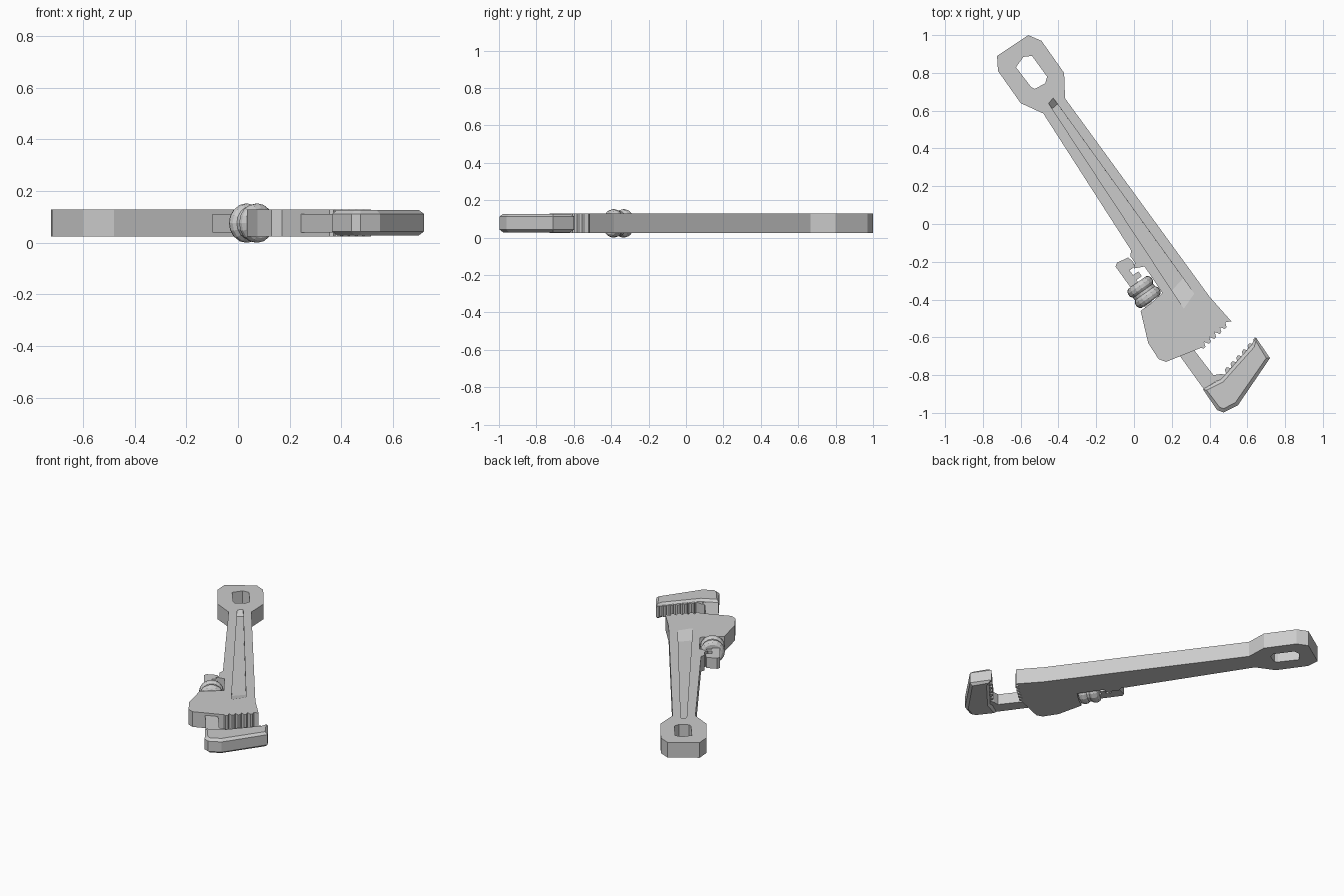
import bpy, bmesh
from math import cos, sin, tau
from mathutils import Vector

if "Cube" in bpy.data.objects:
    bpy.data.objects.remove(bpy.data.objects["Cube"])


def make(name, bm):
    bmesh.ops.recalc_face_normals(bm, faces=bm.faces)
    mesh = bpy.data.meshes.new(name)
    bm.to_mesh(mesh)
    bm.free()
    ob = bpy.data.objects.new(name, mesh)
    bpy.context.collection.objects.link(ob)
    return ob


def loft(name, rings, chamfer=None):
    """Join equal-length rings of 3D points and cap both ends."""
    bm = bmesh.new()
    vs = [[bm.verts.new(p) for p in r] for r in rings]
    n = len(vs[0])
    caps = [bm.faces.new(vs[0][::-1]), bm.faces.new(vs[-1])]
    for a, b in zip(vs, vs[1:]):
        for i in range(n):
            j = (i + 1) % n
            bm.faces.new((a[i], a[j], b[j], b[i]))
    if chamfer:
        bm.normal_update()
        bmesh.ops.inset_individual(bm, faces=caps, thickness=chamfer[0], depth=chamfer[1])
    return make(name, bm)


def prism(name, pts, z0, z1, chamfer=None):
    return loft(name, [[(x, y, z) for x, y in pts] for z in (z0, z1)], chamfer)


def teeth(a, b, n, depth, pattern):
    """Toothed edge from a to b; pattern lists (position in tooth, indent)."""
    a, b = Vector(a), Vector(b)
    d = b - a
    inward = Vector((-d.y, d.x)).normalized() * depth
    return [tuple(a + d * ((i + t) / n) + inward * k) for i in range(n) for t, k in pattern]


def cut(ob, cutter):
    m = ob.modifiers.new("cut", 'BOOLEAN')
    m.operation = 'DIFFERENCE'
    m.solver = 'EXACT'
    m.object = cutter
    bpy.context.view_layer.objects.active = ob
    bpy.ops.object.modifier_apply(modifier=m.name)
    bpy.data.objects.remove(cutter)


SAW = [(0, 0), (0.35, 0.1), (0.65, 1)]
SQUARE = [(0, 0), (0.5, 0), (0.5, 1), (1, 1)]

# handle with fixed jaw
outline = [(0.13, -0.715), (0.17, -0.73), (0.355, -0.655)]
outline += teeth((0.37, -0.66), (0.51, -0.53), 5, 0.025, SAW)
outline += [(0.515, -0.515), (0.40, -0.385), (-0.365, 0.665), (-0.37, 0.80), (-0.49, 0.97),
            (-0.56, 1.0), (-0.725, 0.89), (-0.72, 0.81), (-0.60, 0.64), (-0.48, 0.585),
            (-0.015, -0.14), (-0.02, -0.17), (0.005, -0.205), (0.0, -0.235), (0.055, -0.225),
            (0.09, -0.275), (0.15, -0.365), (0.09, -0.42), (0.035, -0.46), (0.075, -0.63)]
body = prism("handle", outline, 0.025, 0.128)

# hanging hole
cut(body, prism("hole_cutter", [(-0.585, 0.885), (-0.625, 0.83), (-0.545, 0.725), (-0.525, 0.715),
                                (-0.47, 0.745), (-0.46, 0.78), (-0.54, 0.89)], 0, 0.2))

# tapered groove with sloping ends
floor = [(-0.44, 0.605), (0.20, -0.353), (0.26, -0.287), (-0.405, 0.635)]
rim = [(-0.453, 0.64), (0.265, -0.45), (0.32, -0.37), (-0.428, 0.667)]
cut(body, loft("groove_cutter", [[(x, y, 0.098) for x, y in floor],
                                 [(x, y, 0.1285) for x, y in rim]]))

# sliding shank of the hook jaw, with rack notches
shank = [(-0.098, -0.225), (0.37, -0.875), (0.46, -0.815), (0.455, -0.795), (0.42, -0.80),
         (0.32, -0.67)]
shank += teeth((0.15, -0.43), (0.005, -0.225), 4, 0.035, SQUARE)
shank += [(0.005, -0.225), (-0.006, -0.20), (-0.03, -0.177), (-0.09, -0.205)]
prism("hook_shank", shank, 0.04, 0.112)

# hook jaw head
prism("hook_jaw", [(0.365, -0.875), (0.44, -0.985), (0.475, -0.998), (0.55, -0.96), (0.72, -0.71),
                   (0.645, -0.6), (0.62, -0.64), (0.46, -0.82)], 0.043, 0.112, (0.02, 0.015))
prism("hook_teeth", teeth((0.64, -0.6), (0.46, -0.79), 6, 0.025, SAW)
      + [(0.455, -0.795), (0.43, -0.83), (0.50, -0.82), (0.66, -0.64)], 0.04, 0.114)

# adjusting nut around the shank
axis = Vector((0.578, -0.816, 0)).normalized()
side, up, centre = Vector((-axis.y, axis.x, 0)), Vector((0, 0, 1)), Vector((0.053, -0.36, 0.076))
profile = [(-0.062, 0.058), (-0.055, 0.069), (-0.04, 0.076), (-0.022, 0.075), (-0.008, 0.065),
           (0.008, 0.065), (0.022, 0.075), (0.04, 0.076), (0.055, 0.069), (0.062, 0.058)]
loft("adjusting_nut", [[centre + axis * t + (side * cos(i * tau / 16) + up * sin(i * tau / 16)) * r
                        for i in range(16)] for t, r in profile])
